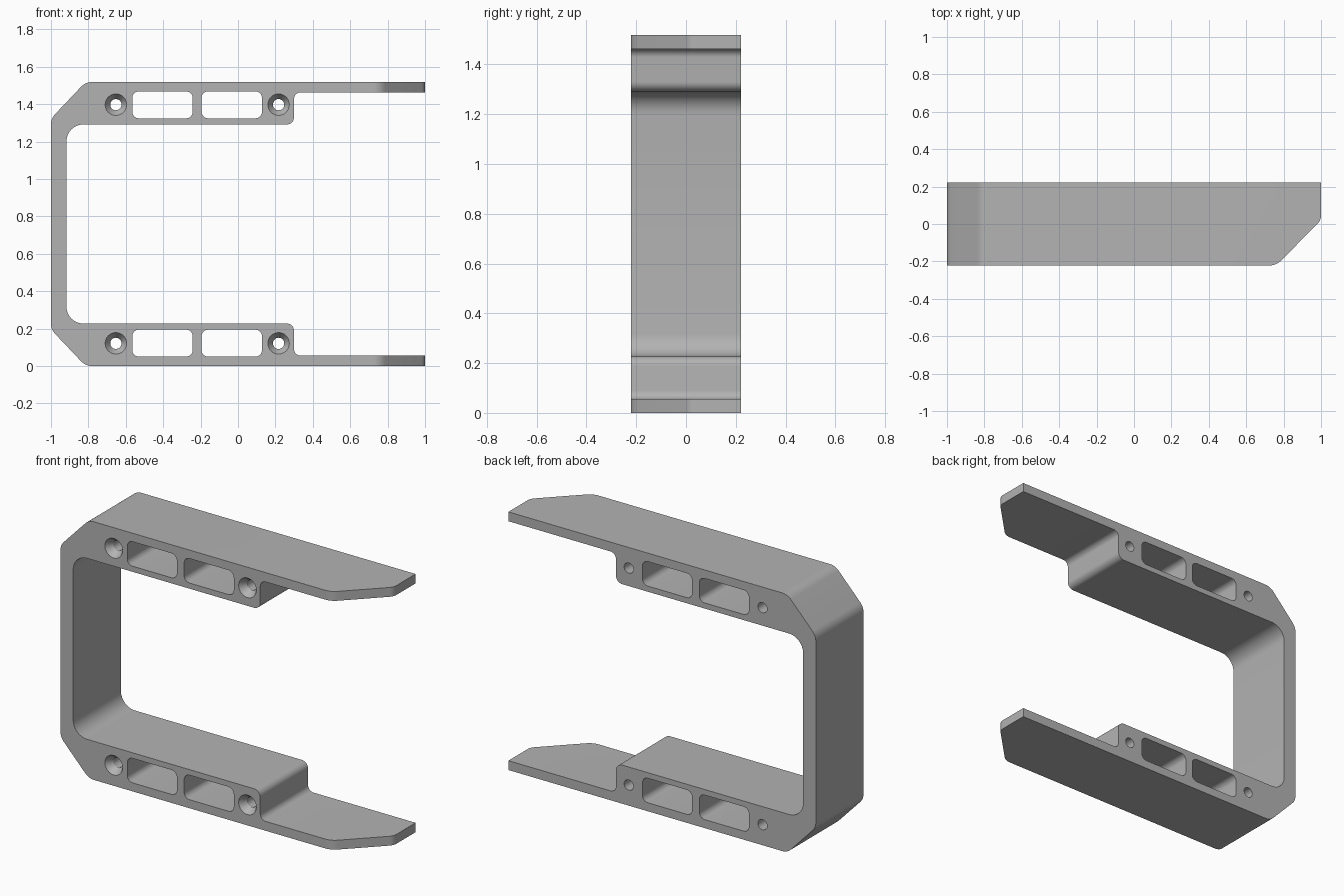
import bpy, bmesh, math
from mathutils import Vector, Matrix

if "Cube" in bpy.data.objects:
    bpy.data.objects.remove(bpy.data.objects["Cube"])

HEIGHT, DEPTH = 1.518, 0.222      # full height, half depth

grey = bpy.data.materials.new("plain grey")
grey.use_nodes = True
grey.diffuse_color = (0.45, 0.45, 0.45, 1)
grey.node_tree.nodes["Principled BSDF"].inputs["Base Color"].default_value = grey.diffuse_color


def rounded(corners, steps=8):
    """Outline from (x, y, radius) corners, each rounded by a tangent arc."""
    out = []
    for i, (x, y, r) in enumerate(corners):
        p = Vector((x, y))
        if r == 0:
            out.append(p)
            continue
        a = (Vector(corners[i - 1][:2]) - p).normalized()
        b = (Vector(corners[(i + 1) % len(corners)][:2]) - p).normalized()
        half = a.angle(b) / 2
        centre = p + (a + b).normalized() * (r / math.sin(half))
        start = p + a * (r / math.tan(half)) - centre
        end = p + b * (r / math.tan(half)) - centre
        sweep = start.angle_signed(end)
        for k in range(steps + 1):
            out.append(centre + Matrix.Rotation(-sweep * k / steps, 2) @ start)
    return out


def make_object(name, bm):
    bmesh.ops.recalc_face_normals(bm, faces=bm.faces)
    mesh = bpy.data.meshes.new(name)
    bm.to_mesh(mesh)
    bm.free()
    mesh.materials.append(grey)
    obj = bpy.data.objects.new(name, mesh)
    bpy.context.collection.objects.link(obj)
    return obj


def prism(name, outline, place, direction):
    bm = bmesh.new()
    face = bm.faces.new([bm.verts.new(place(p)) for p in outline])
    grown = bmesh.ops.extrude_face_region(bm, geom=[face])
    moved = [g for g in grown["geom"] if isinstance(g, bmesh.types.BMVert)]
    bmesh.ops.translate(bm, verts=moved, vec=direction)
    return make_object(name, bm)


def side_prism(name, outline):
    return prism(name, outline, lambda p: (p.x, -0.3, p.y), (0, 0.6, 0))


def screw_cutter(x, z, sides=32):
    """Countersink cone running into a through hole."""
    bm = bmesh.new()
    rings = []
    for y, r in ((-0.23, 0.063), (-0.182, 0.03), (0.3, 0.03)):
        angles = [math.tau * k / sides for k in range(sides)]
        rings.append([bm.verts.new((x + r * math.cos(t), y, z + r * math.sin(t))) for t in angles])
    for low, high in zip(rings, rings[1:]):
        for k in range(sides):
            n = (k + 1) % sides
            bm.faces.new((low[k], low[n], high[n], high[k]))
    bm.faces.new(rings[0])
    bm.faces.new(rings[-1])
    return make_object("screw_cutter", bm)


def combine(target, tool, operation):
    tool.hide_render = True
    mod = target.modifiers.new("cut", 'BOOLEAN')
    mod.operation, mod.solver, mod.object = operation, 'EXACT', tool
    bpy.context.view_layer.objects.active = target
    bpy.ops.object.modifier_apply(modifier=mod.name)
    bpy.data.objects.remove(tool)


# C-shaped side profile: lower half, then mirrored to the upper half
lower = [(-0.917, 0.227, 0.09), (0.3, 0.227, 0.04), (0.3, 0.055, 0.035),
         (1.1, 0.055, 0), (1.1, 0, 0), (-0.815, 0, 0.08), (-1, 0.195, 0.08)]
upper = [(x, HEIGHT - z, r) for x, z, r in reversed(lower)]
bracket = side_prism("bracket", rounded(lower + upper))

# Plan outline trims the depth and the angled arm tips
plan = [(-1.2, -DEPTH, 0), (0.76, -DEPTH, 0.09), (1, 0.02, 0.06), (1, DEPTH, 0), (-1.2, DEPTH, 0)]
combine(bracket, prism("plan_cutter", rounded(plan), lambda p: (p.x, p.y, -0.2), (0, 0, 2)), 'INTERSECT')

# Windows and screw holes in both arms
for flip in (False, True):
    def level(z):
        return HEIGHT - z if flip else z
    for left in (-0.565, -0.195):
        x2, z1, z2 = left + 0.323, level(0.05), level(0.194)
        box = [(left, z1, 0.035), (x2, z1, 0.035), (x2, z2, 0.035), (left, z2, 0.035)]
        combine(bracket, side_prism("window_cutter", rounded(box)), 'DIFFERENCE')
    for x in (-0.653, 0.217):
        combine(bracket, screw_cutter(x, level(0.121)), 'DIFFERENCE')

# Smooth the rounded corners, keep the edges sharp
bpy.ops.object.select_all(action='DESELECT')
bracket.select_set(True)
bpy.context.view_layer.objects.active = bracket
bpy.ops.object.shade_smooth_by_angle(angle=math.radians(30))
